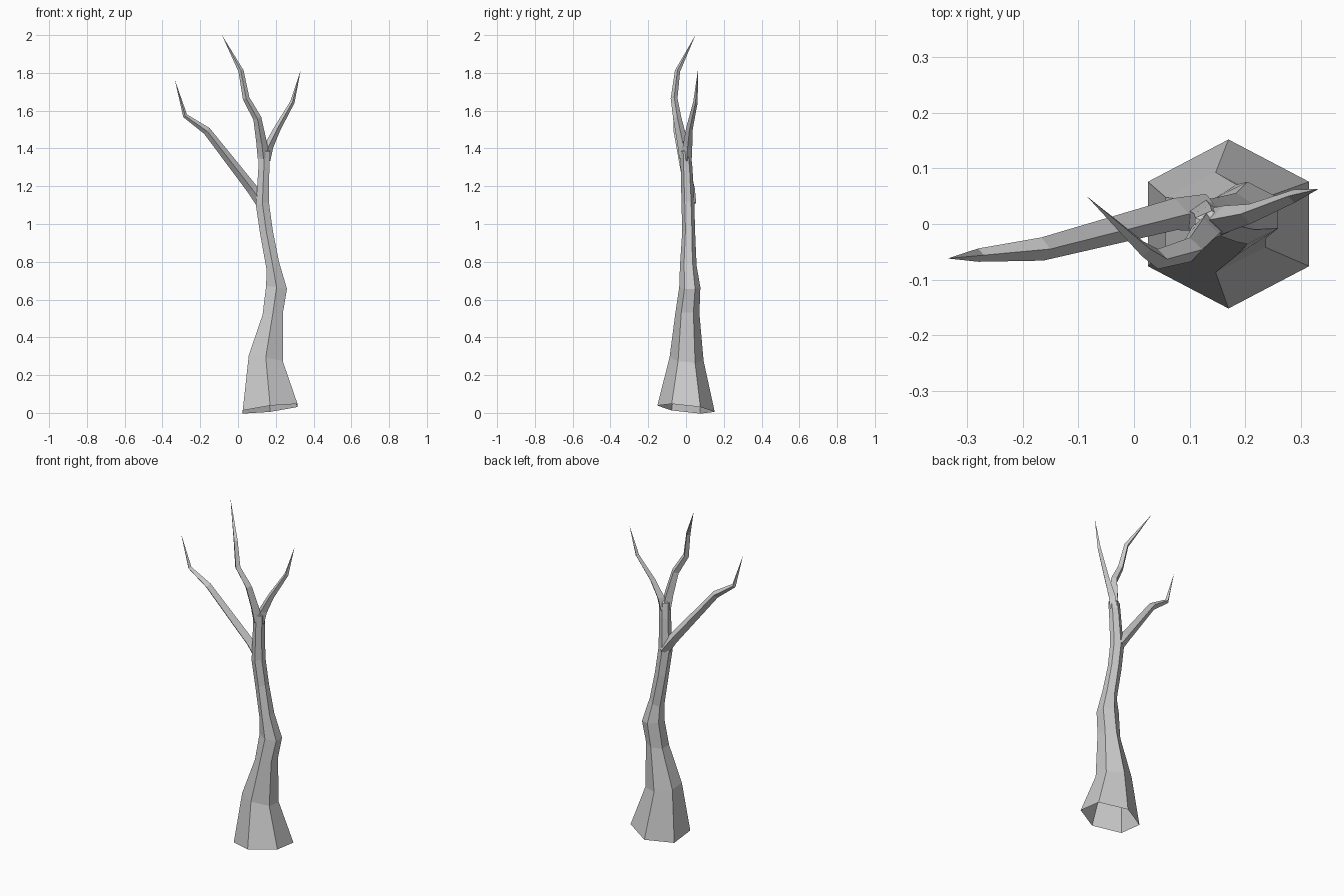
import bpy, bmesh
from math import cos, sin, pi
from mathutils import Vector

if "Cube" in bpy.data.objects:
    bpy.data.objects.remove(bpy.data.objects["Cube"])


def make_object(name, rings, tip=None):
    """Bridge rings of points into an open flat-shaded tube, with an optional pointed end."""
    bm = bmesh.new()
    loops = [[bm.verts.new(p) for p in ring] for ring in rings]
    n = len(loops[0])
    for a, b in zip(loops, loops[1:]):
        for i in range(n):
            j = (i + 1) % n
            bm.faces.new((a[i], a[j], b[j], b[i]))
    if tip:
        end = bm.verts.new(tip)
        for i in range(n):
            bm.faces.new((loops[-1][i], loops[-1][(i + 1) % n], end))
    bmesh.ops.recalc_face_normals(bm, faces=bm.faces)
    mesh = bpy.data.meshes.new(name)
    bm.to_mesh(mesh)
    bm.free()
    obj = bpy.data.objects.new(name, mesh)
    bpy.context.collection.objects.link(obj)
    return obj


def trunk_ring(cx, cy, z, hx, hy, tilt_x, tilt_y):
    """Hexagon with points at front and back, tilted by a slope in x and y."""
    ring = []
    for k in range(6):
        a = pi / 6 + k * pi / 3
        dx, dy = hx * cos(a) / cos(pi / 6), hy * sin(a)
        ring.append((cx + dx, cy + dy, z + tilt_x * dx + tilt_y * dy))
    return ring


def branch(name, path, tip, sides=4):
    """Thin tapering tube along (x, y, z, radius) points, ending in a spike."""
    pts = [Vector(p[:3]) for p in path] + [Vector(tip)]
    rings = []
    for i, p in enumerate(path):
        t = (pts[i + 1] - pts[i]).normalized()
        if i:
            t = (t + (pts[i] - pts[i - 1]).normalized()).normalized()
        u = t.cross(Vector((0, 1, 0))).normalized()
        v = t.cross(u)
        rings.append([pts[i] + p[3] * (u * cos(2 * pi * k / sides) + v * sin(2 * pi * k / sides))
                      for k in range(sides)])
    return make_object(name, rings, tip)


# Trunk: flared hollow foot, bent and narrowing upwards
trunk_sections = [
    (0.170, 0.000, 0.022, 0.145, 0.152, 0.12, -0.11),
    (0.147, 0.003, 0.285, 0.090, 0.090, -0.17, -0.10),
    (0.184, 0.007, 0.525, 0.054, 0.064, 0.12, 0.00),
    (0.204, 0.020, 0.665, 0.055, 0.056, -0.15, 0.00),
    (0.184, 0.012, 0.780, 0.033, 0.044, 0.60, 0.00),
    (0.150, 0.014, 0.960, 0.034, 0.034, 0.20, 0.00),
    (0.129, 0.010, 1.110, 0.034, 0.034, 0.30, 0.00),
    (0.137, 0.003, 1.300, 0.029, 0.031, 0.00, 0.00),
    (0.140, -0.002, 1.385, 0.030, 0.026, 0.00, 0.00),
]
make_object("trunk", [trunk_ring(*s) for s in trunk_sections], (0.145, -0.002, 1.41))

# Three bare branches
branch("left_branch", [(0.130, 0.020, 1.110, 0.034), (0.075, 0.018, 1.185, 0.029),
                       (-0.165, -0.045, 1.493, 0.021), (-0.280, -0.056, 1.573, 0.012)],
       (-0.335, -0.062, 1.765))
branch("top_branch", [(0.135, -0.005, 1.350, 0.031), (0.125, -0.018, 1.430, 0.028),
                      (0.102, -0.046, 1.560, 0.022), (0.043, -0.063, 1.665, 0.018),
                      (0.016, -0.045, 1.810, 0.014)],
       (-0.085, 0.050, 2.0))
branch("right_branch", [(0.145, 0.003, 1.340, 0.027), (0.162, 0.008, 1.410, 0.025),
                        (0.208, 0.018, 1.505, 0.018), (0.288, 0.050, 1.645, 0.012)],
       (0.332, 0.063, 1.815))
